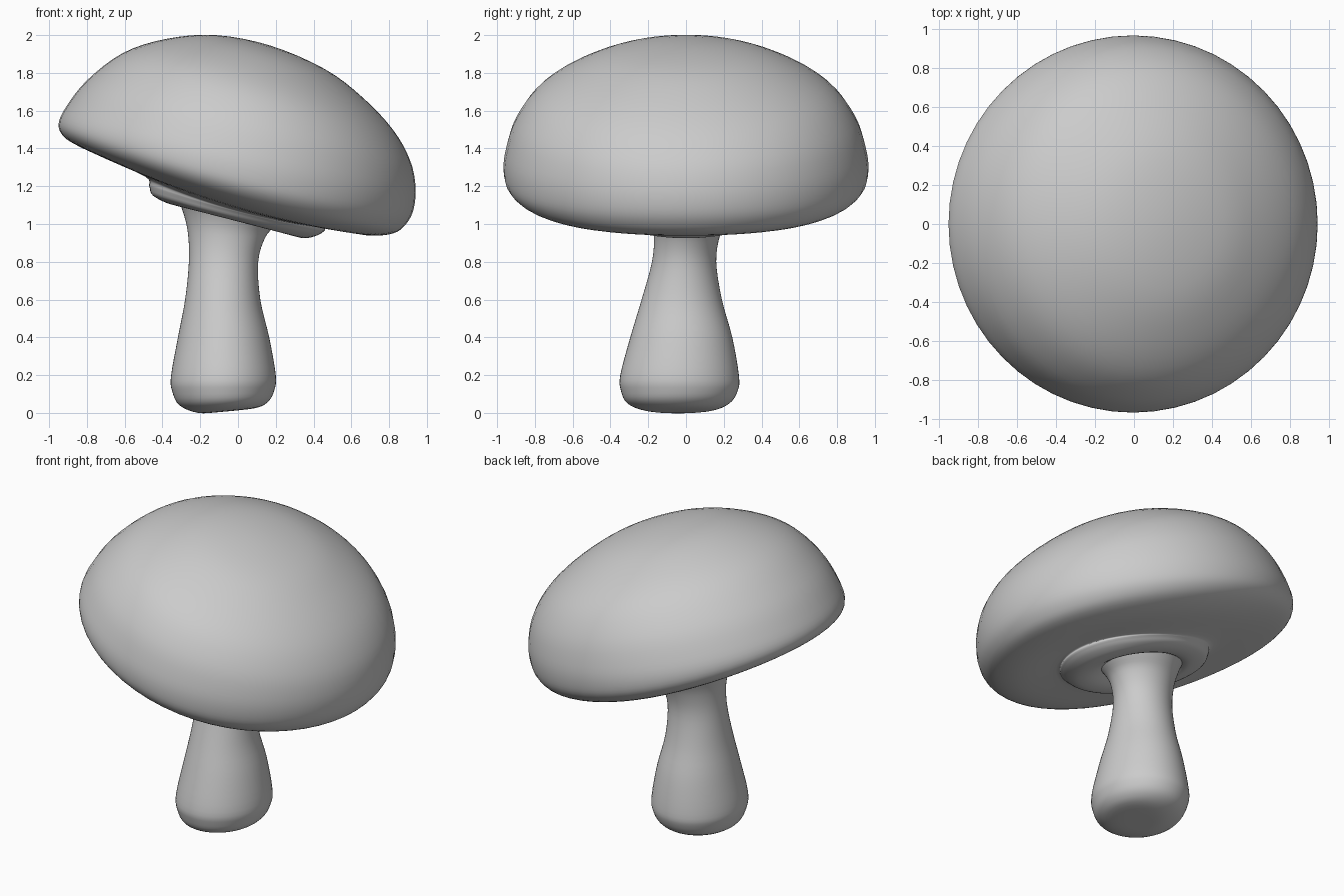
import bpy, bmesh
from math import sin, cos, tau

if "Cube" in bpy.data.objects:
    bpy.data.objects.remove(bpy.data.objects["Cube"])

def smooth_rings(rings, steps):
    """Catmull-Rom interpolation through ring parameters."""
    a, b = rings[0], rings[1]
    # mirrored ghost ring makes the first pole round
    ghost = (b[2], b[3], b[0], b[1], b[5], b[4], b[6])
    last = tuple(2 * p - q for p, q in zip(rings[-1], rings[-2]))
    pts = [ghost] + rings + [last]
    out = []
    for i in range(1, len(pts) - 2):
        p0, p1, p2, p3 = pts[i - 1:i + 3]
        for s in range(steps):
            t = s / steps
            out.append([0.5 * (2 * q1 + (q2 - q0) * t + (2 * q0 - 5 * q1 + 4 * q2 - q3) * t * t
                               + (3 * q1 - q0 - 3 * q2 + q3) * t ** 3)
                        for q0, q1, q2, q3 in zip(p0, p1, p2, p3)])
    return out + [list(rings[-1])]

def loft(name, rings, steps=4, seg=56):
    """Ring = left x, left z, right x, right z, front y, back y, droop of the sides."""
    bm = bmesh.new()
    loops = []
    for xl, zl, xr, zr, yf, yb, droop in smooth_rings(rings, steps):
        loop = []
        for k in range(seg):
            c, s = cos(tau * k / seg), sin(tau * k / seg)
            loop.append(bm.verts.new(((xl + xr) / 2 + (xr - xl) / 2 * c,
                                      (yf + yb) / 2 + (yb - yf) / 2 * s,
                                      (zl + zr) / 2 + (zr - zl) / 2 * c - droop * s * s)))
        loops.append(loop)
    for a, b in zip(loops, loops[1:]):
        for k in range(seg):
            n = (k + 1) % seg
            bm.faces.new((a[k], a[n], b[n], b[k]))
    bm.faces.new(loops[-1])
    bmesh.ops.remove_doubles(bm, verts=bm.verts, dist=0.0005)
    bmesh.ops.recalc_face_normals(bm, faces=bm.faces)
    for f in bm.faces:
        f.smooth = True
    mesh = bpy.data.meshes.new(name)
    bm.to_mesh(mesh)
    bm.free()
    ob = bpy.data.objects.new(name, mesh)
    bpy.context.collection.objects.link(ob)
    return ob

# tilted cap, from the crown over the rim to the skirt ring underneath
cap = [(xl, zl, xr, zr, -w, w, d) for xl, zl, xr, zr, w, d in [
    (0.17, 1.945, 0.17, 1.945, 0, 0),
    (-0.12, 2.0, 0.46, 1.82, 0.33, 0),
    (-0.38, 1.98, 0.66, 1.67, 0.58, 0),
    (-0.61, 1.905, 0.82, 1.5, 0.78, 0),
    (-0.80, 1.76, 0.91, 1.34, 0.90, 0),
    (-0.91, 1.62, 0.94, 1.2, 0.955, 0.02),
    (-0.95, 1.53, 0.93, 1.08, 0.965, 0.03),
    (-0.925, 1.465, 0.89, 1.0, 0.94, 0.04),
    (-0.85, 1.415, 0.82, 0.95, 0.86, 0.05),
    (-0.70, 1.345, 0.68, 0.94, 0.71, 0.05),
    (-0.49, 1.25, 0.48, 0.98, 0.46, 0.04),
    (-0.47, 1.20, 0.46, 0.965, 0.42, 0.02),
    (-0.45, 1.15, 0.42, 0.94, 0.39, 0.01),
    (-0.36, 1.105, 0.35, 0.925, 0.33, 0),
    (-0.31, 1.11, 0.27, 0.95, 0.25, 0),
    (-0.22, 1.16, 0.16, 1.03, 0.16, 0)]]
loft("mushroom_cap", cap)

# waisted stem with a rounded foot, flaring into the cap
stem = [(xl, z, xr, z + dz, yf, yb, 0) for z, dz, xl, xr, yf, yb in [
    (0.005, 0, -0.1, -0.1, -0.05, -0.05),
    (0.0, 0.025, -0.21, 0.09, -0.21, 0.13),
    (0.04, 0.02, -0.31, 0.16, -0.31, 0.23),
    (0.12, 0, -0.35, 0.192, -0.345, 0.275),
    (0.2, 0, -0.354, 0.20, -0.348, 0.28),
    (0.4, 0, -0.318, 0.165, -0.295, 0.245),
    (0.6, 0, -0.28, 0.118, -0.235, 0.19),
    (0.8, 0, -0.26, 0.107, -0.18, 0.16),
    (0.95, -0.02, -0.265, 0.145, -0.17, 0.18),
    (1.06, -0.07, -0.29, 0.20, -0.19, 0.22),
    (1.16, -0.12, -0.33, 0.26, -0.23, 0.26)]]
loft("mushroom_stem", stem)
